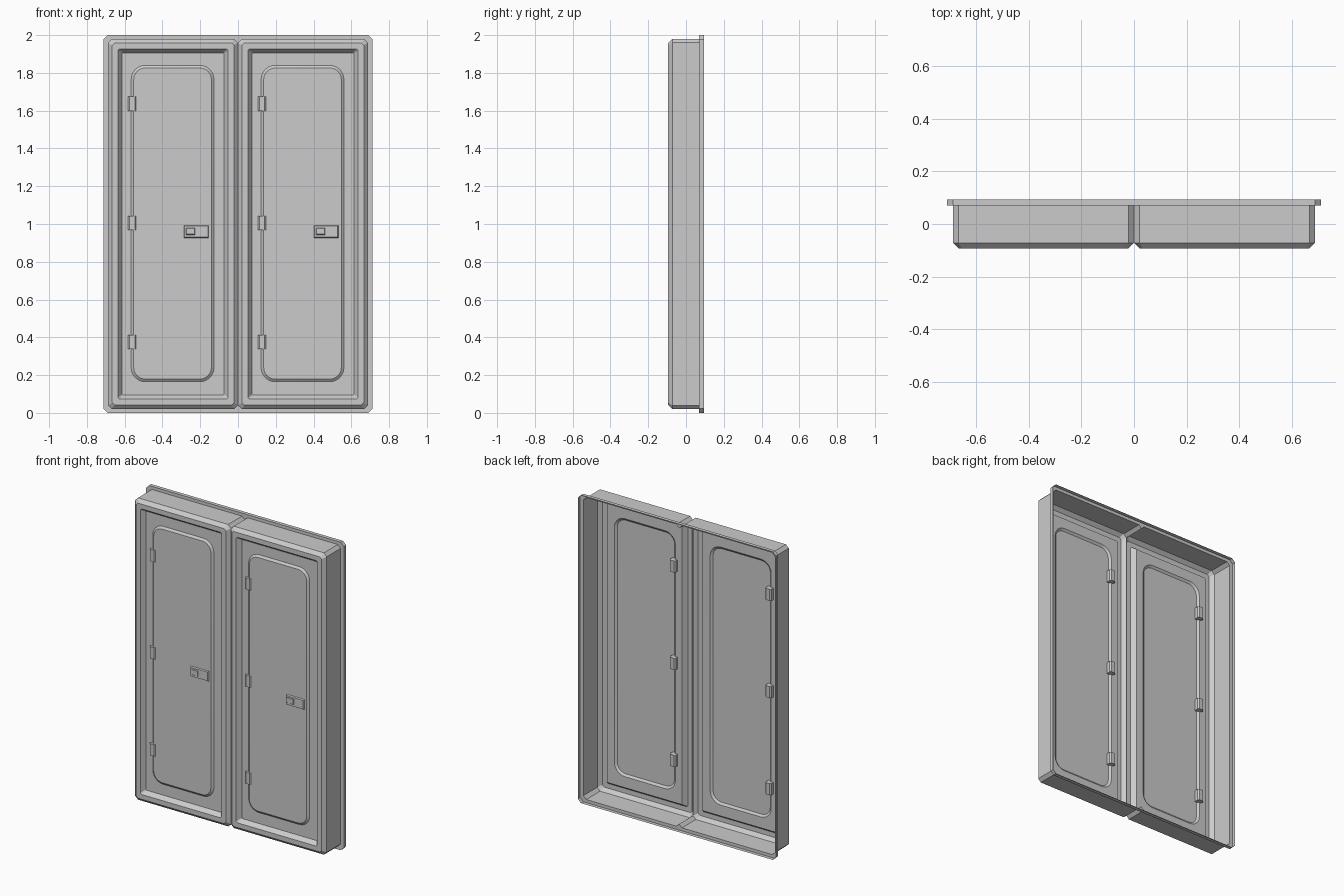
import bpy, bmesh, math

if "Cube" in bpy.data.objects:
    bpy.data.objects.remove(bpy.data.objects["Cube"])


def loop(x0, x1, z0, z1, y, cut=0.0, segs=1):
    """Rectangle in the XZ plane; corners cut straight (segs=1) or rounded (segs>1)."""
    if cut == 0:
        return [(x1, y, z1), (x0, y, z1), (x0, y, z0), (x1, y, z0)]
    pts = []
    corners = [(x1 - cut, z1 - cut), (x0 + cut, z1 - cut),
               (x0 + cut, z0 + cut), (x1 - cut, z0 + cut)]
    for k, (cx, cz) in enumerate(corners):
        for i in range(segs + 1):
            a = math.pi / 2 * (k + i / segs)
            pts.append((cx + cut * math.cos(a), y, cz + cut * math.sin(a)))
    return pts


def finish(name, bm):
    me = bpy.data.meshes.new(name)
    bm.to_mesh(me)
    bm.free()
    ob = bpy.data.objects.new(name, me)
    bpy.context.collection.objects.link(ob)
    return ob


def skin(name, loops, cap=True):
    """Join successive loops into a surface facing the front."""
    bm = bmesh.new()
    rings = [[bm.verts.new(p) for p in pts] for pts in loops]
    for a, b in zip(rings, rings[1:]):
        n = len(a)
        if n == len(b):
            for i in range(n):
                j = (i + 1) % n
                bm.faces.new((a[i], a[j], b[j], b[i]))
        else:
            edges = []
            for ring in (a, b):
                for i in range(len(ring)):
                    pair = (ring[i], ring[(i + 1) % len(ring)])
                    edges.append(bm.edges.get(pair) or bm.edges.new(pair))
            bmesh.ops.triangle_fill(bm, edges=edges, normal=(0, -1, 0), use_beauty=True)
    if cap:
        bm.faces.new(rings[-1])
    bmesh.ops.recalc_face_normals(bm, faces=bm.faces[:])
    if sum(f.normal.y * f.calc_area() for f in bm.faces) > 0:
        bmesh.ops.reverse_faces(bm, faces=bm.faces[:])
    return finish(name, bm)


def hinge_block(name, x, y0, y1, z, w, h, cut):
    bm = bmesh.new()
    bmesh.ops.create_cube(bm, size=1)
    for v in bm.verts:
        v.co = (x + v.co.x * w, (y0 + y1) / 2 + v.co.y * (y1 - y0), z + v.co.z * h)
    upright = [e for e in bm.edges if abs(e.verts[0].co.z - e.verts[1].co.z) > h / 2]
    bmesh.ops.bevel(bm, geom=upright, offset=cut, segments=1, affect='EDGES')
    return finish(name, bm)


W, Z0, Z1, C = 0.688, 0.02, 1.98, 0.02
Y_FRONT, Y_CHAMFER, Y_DOOR, Y_PAD = -0.094, -0.072, -0.066, -0.077
Y_FLANGE, Y_BACK = 0.07, 0.094

# Open-backed side walls, notched between the two bays, with the rear flange
half = [(0, Z1 - C), (C, Z1), (W - C, Z1), (W, Z1 - C),
        (W, Z0 + C), (W - C, Z0), (C, Z0), (0, Z0 + C)]
outline = half + [(-x, z) for x, z in half[-2:0:-1]]
skin("walls_and_flange", [
    [(x, Y_CHAMFER, z) for x, z in outline],
    [(x, Y_FLANGE, z) for x, z in outline],
    loop(-0.711, 0.711, 0, 2, Y_FLANGE, 0.022),
    loop(-0.711, 0.711, 0, 2, Y_BACK, 0.022)], cap=False)

for side, ox in (("left", -W), ("right", 0.0)):
    def ring(inset, y, cut):
        return loop(ox + inset, ox + W - inset, Z0 + inset, Z1 - inset, y, cut)

    def pad(inset, y):
        return loop(ox + 0.122 + inset, ox + 0.561 - inset,
                    0.165 + inset, 1.84 - inset, y, 0.075 - inset, 6)

    # Chamfered frame, recessed door and its raised rounded pad
    skin(f"door_{side}", [
        ring(0, Y_CHAMFER, C), ring(0.022, Y_FRONT, 0.012),
        ring(0.053, Y_FRONT, 0.008), ring(0.074, Y_DOOR, 0.004),
        pad(0, Y_DOOR), pad(0.014, Y_PAD)])

    # Hinges passing through the door
    for i, z in enumerate((0.375, 1.005, 1.637)):
        hinge_block(f"hinge_{side}_{i + 1}", ox + 0.128, -0.083, -0.04, z, 0.043, 0.075, 0.008)

    # Latch plate with its push button
    x0, x1 = ox + 0.402, ox + 0.532
    skin(f"latch_plate_{side}", [
        loop(x0, x1, 0.927, 0.993, Y_PAD),
        loop(x0 + 0.004, x1 - 0.004, 0.931, 0.989, Y_PAD - 0.008)])
    skin(f"latch_button_{side}", [
        loop(x0 + 0.011, x0 + 0.059, 0.943, 0.98, Y_PAD - 0.008),
        loop(x0 + 0.014, x0 + 0.056, 0.946, 0.977, Y_PAD - 0.012)])

# Smooth the rounded corners, keep the chamfers crisp
for ob in bpy.context.collection.objects:
    ob.select_set(True)
    bpy.context.view_layer.objects.active = ob
bpy.ops.object.shade_smooth_by_angle(angle=math.radians(20))
